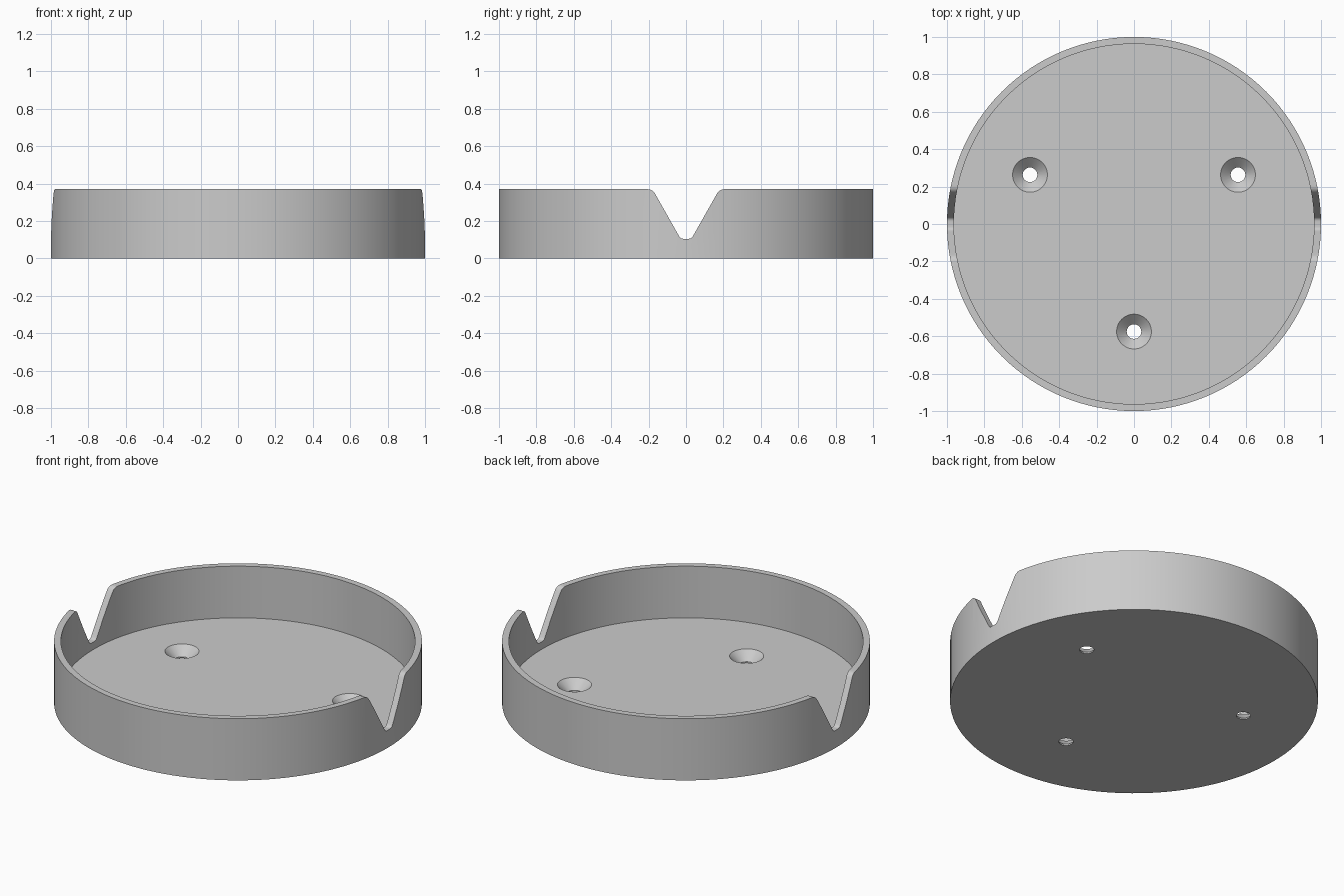
import bpy, bmesh, math
from mathutils import Vector

cube = bpy.data.objects.get("Cube")
if cube:
    bpy.data.objects.remove(cube)

HEIGHT, FLOOR = 0.37, 0.06

grey = bpy.data.materials.new("light grey")
grey.use_nodes = True
colour = (0.6, 0.6, 0.6, 1)
grey.diffuse_color = colour
grey.node_tree.nodes["Principled BSDF"].inputs["Base Color"].default_value = colour


def finish(bm, name):
    bmesh.ops.remove_doubles(bm, verts=bm.verts, dist=1e-5)
    bmesh.ops.recalc_face_normals(bm, faces=bm.faces)
    mesh = bpy.data.meshes.new(name)
    bm.to_mesh(mesh)
    bm.free()
    mesh.materials.append(grey)
    obj = bpy.data.objects.new(name, mesh)
    bpy.context.collection.objects.link(obj)
    return obj


def lathe(name, profile, steps):
    """Revolve (radius, z) points about the z axis."""
    bm = bmesh.new()
    verts = [bm.verts.new((r, 0, z)) for r, z in profile]
    edges = [bm.edges.new(pair) for pair in zip(verts, verts[1:])]
    bmesh.ops.spin(bm, geom=verts + edges, cent=(0, 0, 0), axis=(0, 0, 1),
                   angle=math.tau, steps=steps, use_duplicate=False)
    return finish(bm, name)


def fillet(corner, before, after, size, n=6):
    """Rounded corner as a short curve between the two adjoining lines."""
    c, a, b = Vector(corner), Vector(before), Vector(after)
    p, q = c + (a - c).normalized() * size, c + (b - c).normalized() * size
    return [p * (1 - t)**2 + c * 2 * t * (1 - t) + q * t * t
            for t in (i / n for i in range(n + 1))]


def cut(target, cutter):
    cutter.hide_render = True
    mod = target.modifiers.new("cut", 'BOOLEAN')
    mod.operation = 'DIFFERENCE'
    mod.solver = 'EXACT'
    mod.object = cutter
    bpy.context.view_layer.objects.active = target
    bpy.ops.object.modifier_apply(modifier=mod.name)
    bpy.data.objects.remove(cutter)


# Round tray with a thin wall
tray = lathe("round_tray", [(0, 0), (1, 0), (1, HEIGHT), (0.963, HEIGHT),
                            (0.963, FLOOR), (0, FLOOR)], 128)

# Rounded V notch through both side walls
top, low = (0.179, HEIGHT), (0.029, 0.105)
side = fillet(top, (1, HEIGHT), low, 0.027) + fillet(low, top, (0, 0.105), 0.016)
side.insert(0, Vector((side[0].x, HEIGHT + 0.1)))
outline = side + [Vector((-p.x, p.y)) for p in reversed(side)]
bm = bmesh.new()
face = bm.faces.new([bm.verts.new((-1.2, p.x, p.y)) for p in outline])
moved = bmesh.ops.extrude_face_region(bm, geom=[face])["geom"]
bmesh.ops.translate(bm, vec=(2.4, 0, 0),
                    verts=[v for v in moved if isinstance(v, bmesh.types.BMVert)])
cut(tray, finish(bm, "notch_cutter"))

# Three countersunk screw holes
for x, y in [(0, -0.575), (0.556, 0.263), (-0.556, 0.263)]:
    hole = lathe("hole_cutter", [(0, -0.1), (0.039, -0.1), (0.039, 0.008),
                                 (0.093, FLOOR), (0.093, 0.2), (0, 0.2)], 48)
    hole.location = (x, y, 0)
    bpy.context.view_layer.update()
    cut(tray, hole)

# Smooth curved walls, crisp rims
bpy.ops.object.select_all(action='DESELECT')
tray.select_set(True)
bpy.context.view_layer.objects.active = tray
bpy.ops.object.shade_smooth_by_angle(angle=math.radians(30))
